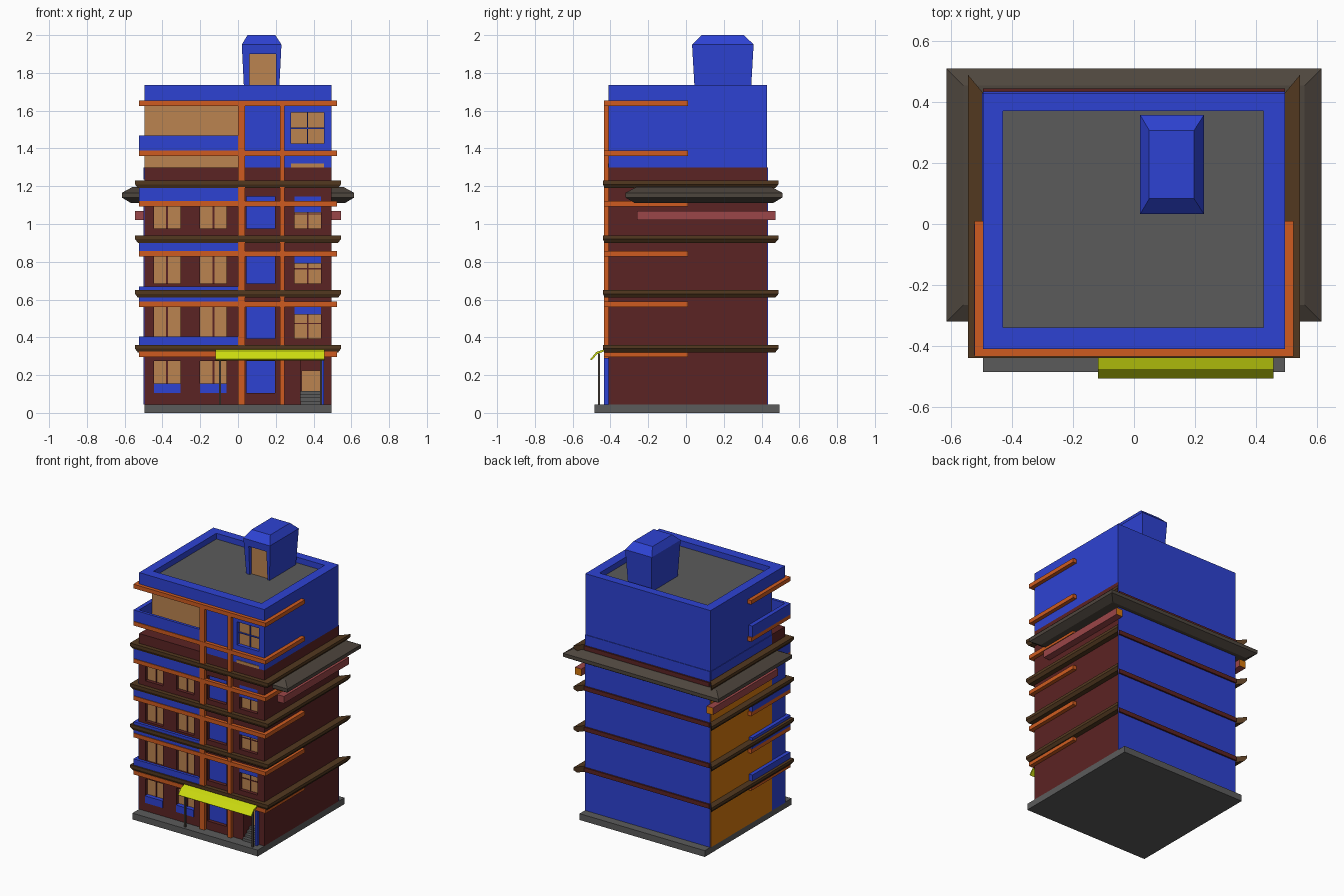
import bpy
import bmesh

if "Cube" in bpy.data.objects:
    bpy.data.objects.remove(bpy.data.objects["Cube"], do_unlink=True)


def material(name, rgb):
    m = bpy.data.materials.new(name)
    m.use_nodes = True
    m.diffuse_color = (*rgb, 1)
    m.node_tree.nodes["Principled BSDF"].inputs["Base Color"].default_value = (*rgb, 1)
    return m


BLUE = material("blue paint", (0.027, 0.055, 0.65))
RED = material("dark red brick", (0.105, 0.017, 0.017))
TAN = material("tan glass", (0.5, 0.23, 0.08))
ORANGE = material("orange trim", (0.62, 0.105, 0.014))
GRAY = material("gray concrete", (0.105, 0.105, 0.105))
BROWN = material("brown ledge", (0.085, 0.04, 0.014))
TILE = material("gray brown tile", (0.076, 0.061, 0.048))
YELLOW = material("yellow green canvas", (0.61, 0.72, 0.005))
ROSE = material("rose red", (0.33, 0.061, 0.065))
AMBER = material("amber wall", (0.68, 0.19, 0.004))

# Main building extents
X, FRONT, BACK = 0.495, -0.41, 0.43
BASE, MID, TOP = 0.045, 1.3, 1.735


def finish(name, bm, *mats):
    bmesh.ops.recalc_face_normals(bm, faces=bm.faces)
    me = bpy.data.meshes.new(name)
    bm.to_mesh(me)
    bm.free()
    for m in mats:
        me.materials.append(m)
    ob = bpy.data.objects.new(name, me)
    bpy.context.collection.objects.link(ob)
    return ob


def loft(bm, rings, caps=True, closed=True):
    """Skin a list of matching point rings."""
    vs = [[bm.verts.new(p) for p in r] for r in rings]
    n = len(rings[0])
    for a, b in zip(vs, vs[1:]):
        for i in range(n if closed else n - 1):
            j = (i + 1) % n
            bm.faces.new((a[i], a[j], b[j], b[i]))
    if caps:
        bm.faces.new(vs[0])
        bm.faces.new(vs[-1])


def rect(x0, x1, y0, y1, z):
    return [(x0, y0, z), (x1, y0, z), (x1, y1, z), (x0, y1, z)]


def boxes(name, mat, *bounds):
    bm = bmesh.new()
    for x0, x1, y0, y1, z0, z1 in bounds:
        loft(bm, [rect(x0, x1, y0, y1, z0), rect(x0, x1, y0, y1, z1)])
    return finish(name, bm, mat)


def carve(ob, mat, *bounds):
    """Cut box-shaped openings, then drop the cutter."""
    cutter = boxes("opening_cutter", mat, *bounds)
    cutter.hide_render = True
    mod = ob.modifiers.new("openings", "BOOLEAN")
    mod.operation, mod.solver, mod.object = "DIFFERENCE", "EXACT", cutter
    dg = bpy.context.evaluated_depsgraph_get()
    me = bpy.data.meshes.new_from_object(ob.evaluated_get(dg))
    ob.modifiers.clear()
    ob.data = me
    bpy.data.objects.remove(cutter, do_unlink=True)


def wrap(name, mat, profile, y_end, skew):
    """Sweep an (outset x, outset y, z) profile around left, front and right."""
    rings = []
    for sx, at_front in ((-1, False), (-1, True), (1, True), (1, False)):
        rings.append([(sx * (X + dx), FRONT - dy if at_front else y_end + skew * dx, z)
                      for dx, dy, z in profile])
    bm = bmesh.new()
    loft(bm, rings)
    return finish(name, bm, mat)


# Plinth and the two wall blocks
boxes("plinth", GRAY, (-X, X, -0.485, 0.495, 0, BASE))
lower = boxes("lower_walls", RED, (-X, X, FRONT, BACK, BASE, MID))
upper = boxes("upper_walls", BLUE, (-X, X, FRONT, BACK, MID, TOP))

# Openings on the four lower storeys
STOREY = 0.29
DEPTH = FRONT + 0.03
openings, panes, blues, bars = [], [], [], []
for s in range(4):
    z0 = 0.105 + s * STOREY
    z1 = z0 + 0.17
    for x0, x1 in ((-0.445, -0.305), (-0.2, -0.06)):
        openings.append((x0, x1, -0.5, DEPTH, z0, z1))
        panes.append((x0, x1, DEPTH - 0.004, DEPTH, z0, z1))
        xm = (x0 + x1) / 2
        bars.append((xm - 0.005, xm + 0.005, DEPTH - 0.01, DEPTH, z0, z1))
        if s == 0:
            blues.append((x0, x1, FRONT - 0.005, DEPTH, z0, z0 + 0.05))
    openings.append((0.045, 0.195, -0.5, DEPTH, z0, z1))
    blues.append((0.045, 0.195, DEPTH - 0.004, DEPTH, z0, z1))
    if s:
        openings.append((0.3, 0.44, -0.5, DEPTH, z0, z1))
        panes.append((0.3, 0.44, DEPTH - 0.004, DEPTH, z0, z1))
        bars.append((0.366, 0.372, DEPTH - 0.008, DEPTH, z0, z1))
        bars.append((0.3, 0.44, DEPTH - 0.008, DEPTH, z0 + 0.075, z0 + 0.081))
        drop = 0.125 if s == 1 else 0.105 if s == 2 else 0.085
        blues.append((0.3, 0.44, FRONT, DEPTH, z0 + drop, z1))
openings.append((0.33, 0.44, -0.5, -0.3, 0.05, 0.28))
carve(lower, RED, *openings)

# Upper block: roof well, corner balcony and window
ROOF = 1.69
carve(upper, BLUE,
      (-0.43, 0.425, -0.34, 0.37, ROOF, 1.9),
      (-0.7, 0, -0.6, -0.26, 1.2, 1.64),
      (0.28, 0.455, -0.6, DEPTH, 1.425, 1.59))
boxes("roof_floor", GRAY, (-0.43, 0.425, -0.34, 0.37, ROOF, ROOF + 0.004))
boxes("balcony_glass", TAN, (-X, 0, -0.266, -0.26, MID, 1.64))
panes.append((0.28, 0.455, DEPTH - 0.004, DEPTH, 1.425, 1.59))
panes.append((0.28, 0.455, FRONT - 0.004, FRONT, MID, 1.32))
boxes("top_window_bars", BLUE,
      (0.364, 0.371, DEPTH - 0.012, DEPTH, 1.425, 1.59),
      (0.28, 0.455, DEPTH - 0.012, DEPTH, 1.504, 1.511))
boxes("window_panes", TAN, *panes)
boxes("window_bars", RED, *bars)
boxes("window_panels", BLUE, *blues)

# Entrance: door, steps and side fin
boxes("door", TAN, (0.335, 0.435, -0.31, -0.3, 0.115, 0.225))
boxes("door_steps", GRAY, *[(0.33, 0.44, FRONT - 0.01 + 0.025 * i, -0.3, BASE, 0.063 + 0.0175 * i)
                            for i in range(4)])
boxes("entrance_fin", BLUE, (0.44, 0.455, -0.435, FRONT, BASE, 0.29))

# Painted side and back walls
SKIN = 0.004
boxes("left_wall", AMBER, (-X - SKIN, -X, -0.26, BACK, BASE, 1.21))
boxes("left_wall_front", BLUE, (-X - SKIN, -X, FRONT, -0.26, BASE, 1.21))
boxes("left_wall_top", BLUE, (-X - SKIN, -X, -0.26, BACK, 1.235, MID))
boxes("back_wall", BLUE, (-X, X, BACK, BACK + SKIN, BASE, MID))

# Ledges and their back strips
for s in range(4):
    z = 0.32 + s * STOREY
    wrap("ledge", BROWN, [(-0.01, -0.01, z), (0.035, 0.02, z), (0.05, 0.03, z + 0.02),
                          (0.05, 0.03, z + 0.04), (-0.01, -0.01, z + 0.04)], BACK, 1.2)
    boxes("back_strip", RED, (-X, X, BACK, BACK + 0.015, z + 0.005, z + 0.035))

# Orange beams with balcony parapets on the left half
for i in range(6):
    z = 0.295 + i * 0.266
    t = z + 0.029
    wrap("beam", ORANGE, [(0, 0, z), (0.028, 0.025, z), (0.028, 0.025, t), (0, 0, t)], 0.01, 0)
    if i < 5:
        boxes("parapet", BLUE, (-0.525, 0, -0.43, FRONT, t, t + 0.08),
              (-0.525, -X, -0.43, 0, t, t + 0.08))
boxes("columns", ORANGE, (0, 0.037, -0.433, FRONT, BASE, 1.65),
      (0.222, 0.247, -0.433, FRONT, BASE, 1.65))

# Tiled eave around the back and sides
bm = bmesh.new()
loft(bm, [rect(-0.615 + d, 0.615 - d, -0.32 + d, 0.51 - d, z)
          for d, z in ((0.05, 1.11), (0, 1.14), (0, 1.165), (0.055, 1.195))])
finish("eave", bm, TILE)

# Side rails with amber back ends
for side in (-1, 1):
    rail = boxes("side_rail", ROSE, (*sorted((side * X, side * 0.545)), -0.26, 0.475, 1.02, 1.07))
    rail.data.materials.append(AMBER)
    for f in rail.data.polygons:
        f.material_index = int(f.normal.y > 0.9)

# Rooftop hut
bm = bmesh.new()
loft(bm, [rect(0.033, 0.217, 0.047, 0.343, ROOF), rect(0.02, 0.23, 0.032, 0.358, 1.95),
          rect(0.05, 0.197, 0.083, 0.307, 2.0)])
hut = finish("roof_hut", bm, BLUE)
carve(hut, BLUE, (0.06, 0.2, 0, 0.07, 1.65, 1.9))
boxes("hut_door", TAN, (0.06, 0.2, 0.064, 0.07, ROOF, 1.9))

# Awning and posts
profile = [(-0.43, 0.337), (-0.475, 0.322), (-0.507, 0.284),
           (-0.5, 0.278), (-0.47, 0.312), (-0.43, 0.327)]
bm = bmesh.new()
loft(bm, [[(x, y, z) for y, z in profile] for x in (-0.118, 0.458)])
finish("awning", bm, YELLOW)
boxes("awning_posts", TILE, *[(x - 0.006, x + 0.006, -0.467, -0.455, BASE, 0.315)
                              for x in (-0.095, 0.44)])
